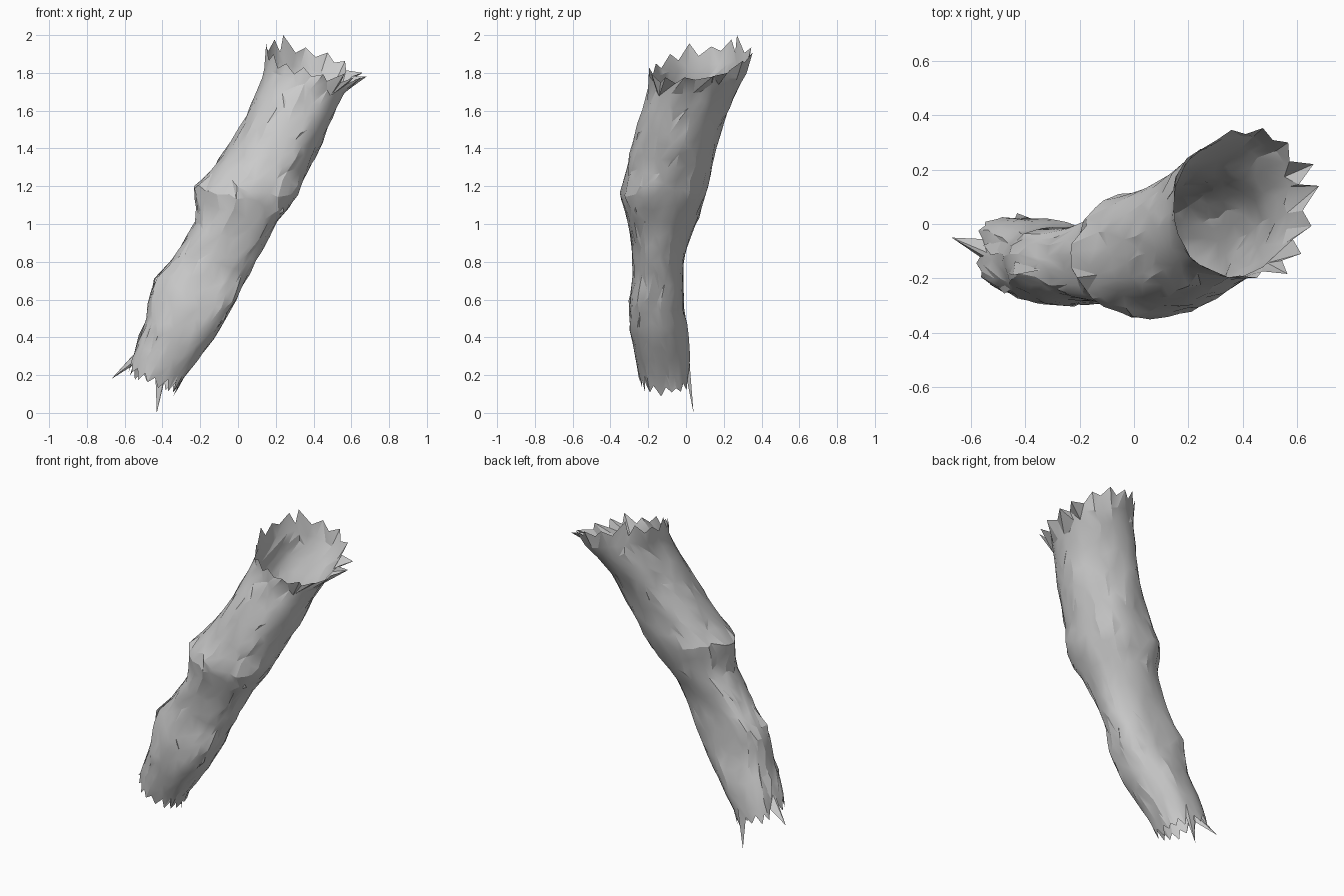
import bpy, math, random
from mathutils import Vector

if "Cube" in bpy.data.objects:
    bpy.data.objects.remove(bpy.data.objects["Cube"])

random.seed(7)

# Horizontal extents of the bent tube: z, left x, right x, front y, back y
PROFILE = [
    (0.05, -0.61, -0.36, -0.22, 0.03), (0.20, -0.59, -0.28, -0.25, 0.02),
    (0.30, -0.56, -0.20, -0.27, 0.02), (0.42, -0.51, -0.11, -0.30, 0.01),
    (0.55, -0.47, -0.03, -0.30, -0.01), (0.60, -0.47, 0.00, -0.30, -0.01),
    (0.70, -0.45, 0.04, -0.28, -0.01), (0.80, -0.36, 0.09, -0.28, -0.01),
    (0.90, -0.30, 0.14, -0.29, 0.01), (1.00, -0.23, 0.20, -0.31, 0.05),
    (1.08, -0.21, 0.27, -0.33, 0.08), (1.14, -0.22, 0.31, -0.35, 0.10),
    (1.20, -0.23, 0.34, -0.34, 0.12), (1.26, -0.16, 0.36, -0.32, 0.13),
    (1.40, -0.06, 0.43, -0.29, 0.16), (1.55, 0.03, 0.49, -0.25, 0.20),
    (1.70, 0.10, 0.56, -0.20, 0.27), (1.79, 0.14, 0.65, -0.20, 0.31),
    (2.00, 0.15, 0.71, -0.20, 0.36),
]
SEGS, RINGS = 32, 24


def section(z):
    z = min(max(z, PROFILE[0][0]), PROFILE[-1][0])
    for a, b in zip(PROFILE, PROFILE[1:]):
        if z <= b[0]:
            t = (z - a[0]) / (b[0] - a[0])
            return [p + (q - p) * t for p, q in zip(a[1:], b[1:])]


def surface(angle, z, grow=1.0):
    # oval section with squarer left-back and right-front corners, mostly low down
    xl, xr, yf, yb = section(z)
    c, s = math.cos(angle), math.sin(angle)
    low = min(max((1.3 - z) / 0.5, 0), 1)
    diagonal = max(-math.sin(2 * angle), 0)
    p = 0.97 - (0.10 + 0.22 * low) * diagonal
    c = math.copysign(abs(c) ** p, c)
    s = math.copysign(abs(s) ** p, s)
    return Vector(((xl + xr) / 2 + (xr - xl) / 2 * c * grow,
                   (yf + yb) / 2 + (yb - yf) / 2 * s * grow, z))


def make(name, verts, faces):
    mesh = bpy.data.meshes.new(name)
    mesh.from_pydata(verts, [], faces)
    ob = bpy.data.objects.new(name, mesh)
    bpy.context.collection.objects.link(ob)
    bpy.ops.object.select_all(action='DESELECT')
    ob.select_set(True)
    bpy.context.view_layer.objects.active = ob
    bpy.ops.object.shade_smooth_by_angle(angle=math.radians(20))


# Hollow bark tube, open and torn at both slanted ends
verts, faces = [], []
top_jag = [random.uniform(0.01, 0.06) * (1 if j % 2 else -0.5) for j in range(SEGS)]
low_jag = [random.uniform(0.01, 0.05) * (1 if j % 2 else -0.5) for j in range(SEGS)]
for i in range(RINGS + 1):
    t = i / RINGS
    for j in range(SEGS):
        a = 2 * math.pi * j / SEGS
        top = 1.84 - 0.07 * math.cos(a) + 0.05 * math.sin(a)
        low = 0.18 - 0.06 * math.cos(a)
        z = low + (top - low) * t
        grow = 1 + random.uniform(-0.025, 0.025)
        if 0 < i < RINGS:
            z += random.uniform(-0.02, 0.02)
            a += random.uniform(-0.06, 0.06)
        elif i == RINGS:
            # teeth at the rim lean outwards on the right
            z += top_jag[j] * (1 - 0.5 * max(math.cos(a), 0))
            grow += top_jag[j] * (1 + math.cos(a))
        else:
            z -= low_jag[j]
        # lumpy wall
        grow += 0.02 * math.sin(3 * a + 9 * z) + 0.015 * math.sin(5 * a - 13 * z)
        verts.append(surface(a, z, grow))
for i in range(RINGS):
    for j in range(SEGS):
        k = (j + 1) % SEGS
        a, b, c, d = i * SEGS + j, i * SEGS + k, (i + 1) * SEGS + k, (i + 1) * SEGS + j
        if random.random() < 0.5:
            faces += [(a, b, c), (a, c, d)]
        else:
            faces += [(a, b, d), (b, c, d)]

# Long splinters pulled out of the rims
verts[15] = Vector((-0.67, -0.05, 0.18))
verts[7] = Vector((-0.43, 0.04, 0.0))
verts[RINGS * SEGS + 11] = Vector((0.24, 0.27, 2.0))
verts[RINGS * SEGS + 1] = Vector((0.68, 0.14, 1.78))
verts[RINGS * SEGS + 3] = Vector((0.66, 0.22, 1.80))
make("bark_tube", verts, faces)

# Small lifted bark flakes: angle in degrees, start z, end z, lift
FLAKES = [(215, 0.32, 0.5, 1.08), (190, 0.6, 0.82, 1.06), (325, 0.42, 0.58, 1.05),
          (320, 1.03, 1.1, 1.08), (165, 0.3, 0.52, 1.07)]
verts, faces = [], []
for deg, z0, z1, lift in FLAKES:
    a, n = math.radians(deg), len(verts)
    verts += [surface(a, z0, 0.99), surface(a + 0.12, (z0 + z1) / 2, lift),
              surface(a, z1, 0.99), surface(a - 0.22, (z0 + z1) / 2, 0.98)]
    faces += [(n, n + 1, n + 3), (n + 1, n + 2, n + 3)]
make("bark_flakes", verts, faces)
